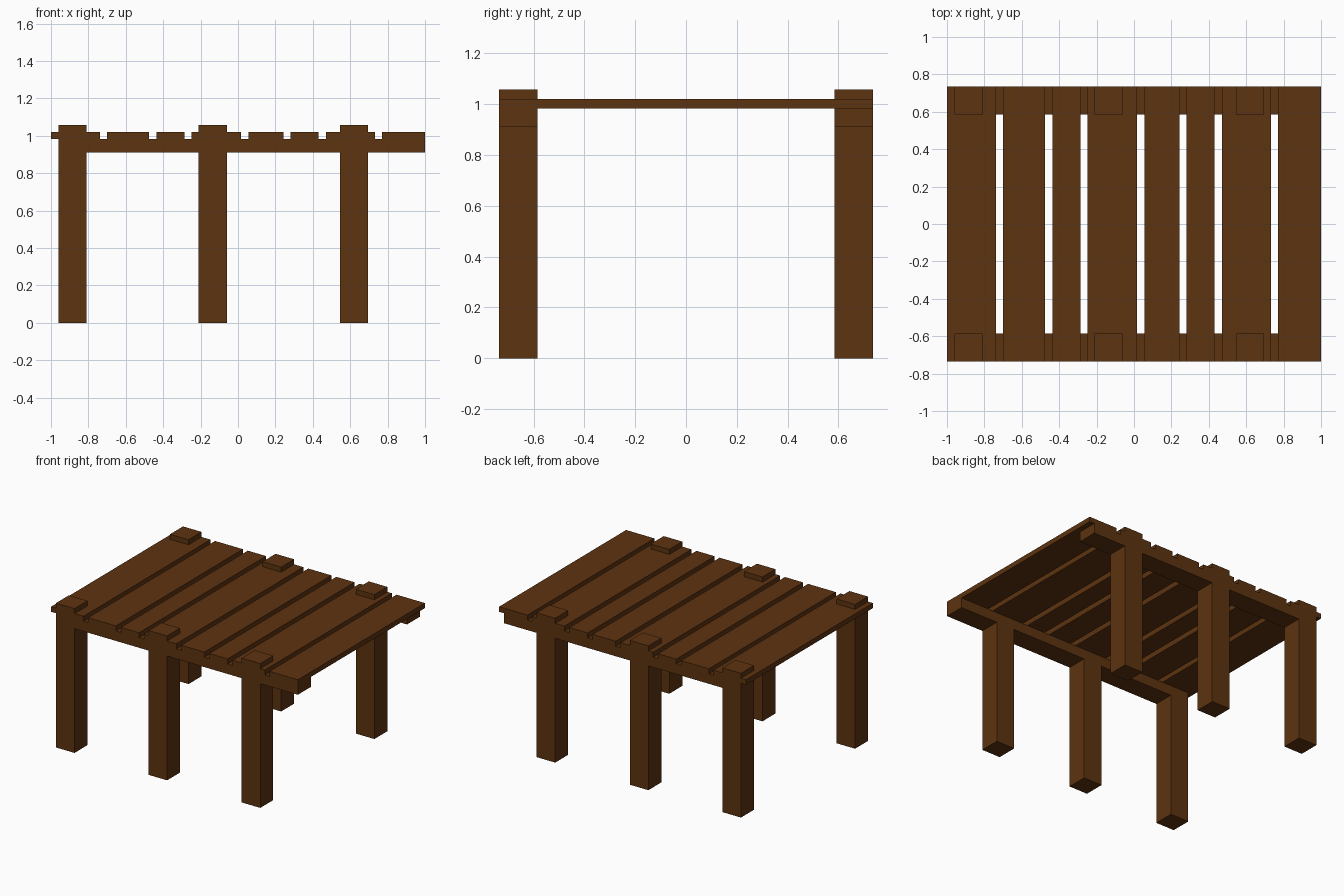
import bpy

if "Cube" in bpy.data.objects:
    bpy.data.objects.remove(bpy.data.objects["Cube"], do_unlink=True)

# Single wood colour
wood = bpy.data.materials.new("brown wood")
wood.use_nodes = True
colour = (0.11, 0.033, 0.005, 1.0)
wood.diffuse_color = colour
wood.node_tree.nodes["Principled BSDF"].inputs["Base Color"].default_value = colour
wood.node_tree.nodes["Principled BSDF"].inputs["Roughness"].default_value = 0.9


def box(name, x, y, z):
    """Add a box spanning the given (min, max) ranges."""
    spans = (x, y, z)
    bpy.ops.mesh.primitive_cube_add(size=1, location=[(a + b) / 2 for a, b in spans])
    obj = bpy.context.object
    obj.name = name
    obj.scale = [b - a for a, b in spans]
    bpy.ops.object.transform_apply(location=False, rotation=False, scale=True)
    obj.data.materials.append(wood)
    return obj


OUTER, INNER = 0.735, 0.585
BEAM_Z, DECK_Z, DECK_TOP, POST_TOP = 0.91, 0.983, 1.02, 1.057
POST_WIDTH = 0.15
sides = {"front": (-OUTER, -INNER), "back": (INNER, OUTER)}

# Posts, poking up through the deck
for side, y in sides.items():
    for label, x in (("right", -0.96), ("middle", -0.21), ("left", 0.545)):
        box(f"{side}_{label}_post", (x, x + POST_WIDTH), y, (0, POST_TOP))

# Long beams under the deck; the front one reaches the deck's end
box("front_beam", (-0.96, 1.0), sides["front"], (BEAM_Z, DECK_Z))
box("back_beam", (-0.96, 0.96), sides["back"], (BEAM_Z, DECK_Z))

# Deck planks of uneven width with narrow gaps
planks = [(-1.0, -0.737), (-0.70, -0.475), (-0.435, -0.287), (-0.248, 0.015),
          (0.055, 0.242), (0.282, 0.43), (0.47, 0.732), (0.77, 1.0)]
for i, x in enumerate(planks, 1):
    box(f"deck_plank_{i}", x, (-OUTER, OUTER), (DECK_Z, DECK_TOP))
